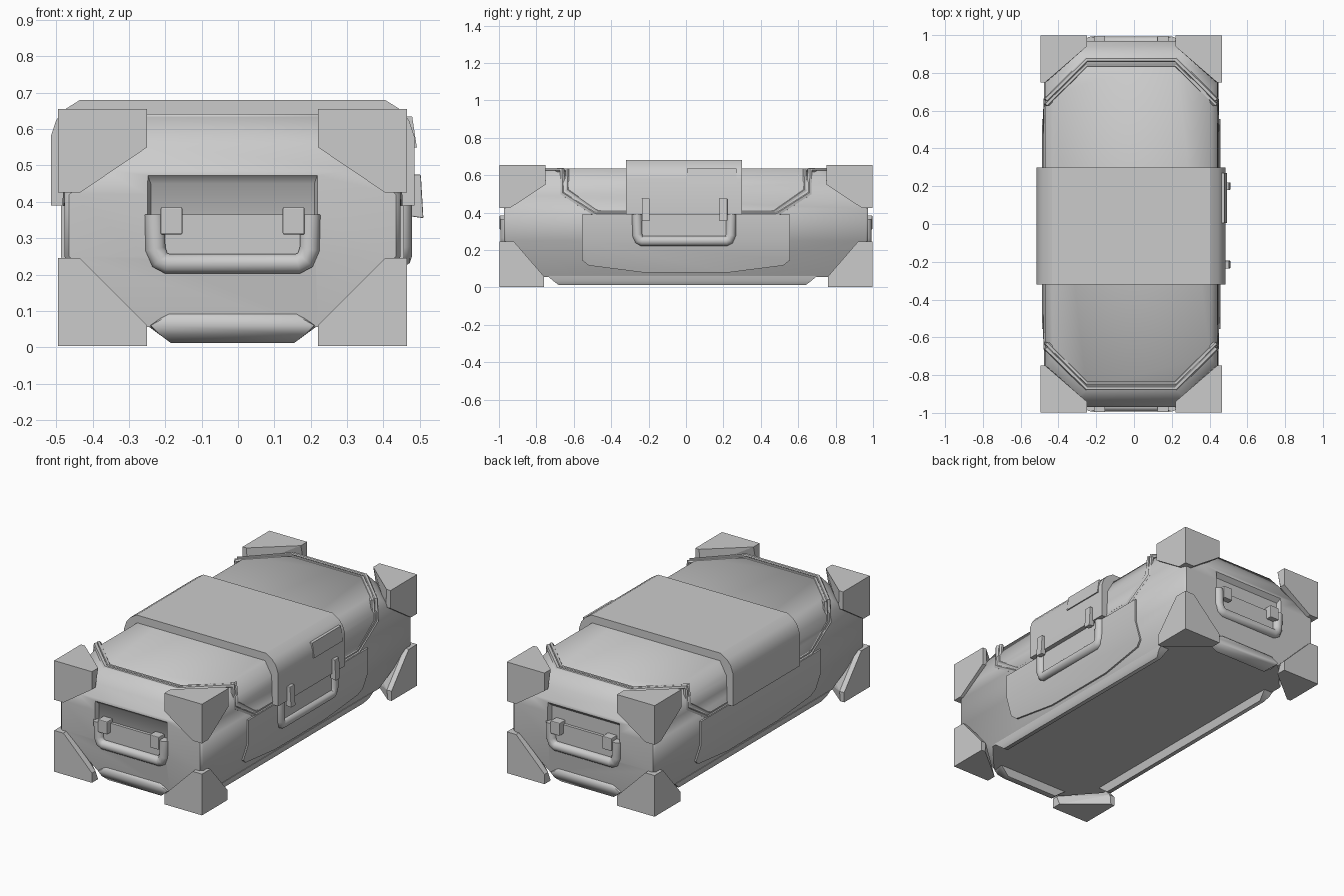
import bpy, bmesh, math

if "Cube" in bpy.data.objects:
    bpy.data.objects.remove(bpy.data.objects["Cube"])

CX = -0.015          # the case body sits slightly left of centre
S = (-1, 1)


def add_mesh(name, bm, smooth=None):
    bmesh.ops.recalc_face_normals(bm, faces=bm.faces)
    me = bpy.data.meshes.new(name)
    bm.to_mesh(me)
    bm.free()
    ob = bpy.data.objects.new(name, me)
    bpy.context.collection.objects.link(ob)
    if smooth:
        select(ob)
        bpy.ops.object.shade_smooth_by_angle(angle=math.radians(smooth))
    return ob


def select(ob):
    bpy.ops.object.select_all(action='DESELECT')
    ob.select_set(True)
    bpy.context.view_layer.objects.active = ob


def hull(name, pts, bevel=0, smooth=None):
    bm = bmesh.new()
    for p in pts:
        bm.verts.new(p)
    r = bmesh.ops.convex_hull(bm, input=bm.verts)
    loose = {g for g in r['geom_interior'] + r['geom_unused'] if isinstance(g, bmesh.types.BMVert)}
    bmesh.ops.delete(bm, geom=[v for v in loose if v.is_valid], context='VERTS')
    bmesh.ops.dissolve_limit(bm, angle_limit=0.01, verts=bm.verts, edges=bm.edges)
    if bevel:
        bmesh.ops.bevel(bm, geom=bm.edges[:], offset=bevel, segments=2, profile=0.5, affect='EDGES')
    return add_mesh(name, bm, smooth)


def box(name, x0, x1, y0, y1, z0, z1, bevel=0):
    return hull(name, [(x, y, z) for x in (x0, x1) for y in (y0, y1) for z in (z0, z1)], bevel)


def tube(name, pts, radius, closed=False, res=1):
    cu = bpy.data.curves.new(name, 'CURVE')
    cu.dimensions = '3D'
    cu.bevel_depth = radius
    cu.bevel_resolution = res
    cu.use_fill_caps = True
    sp = cu.splines.new('POLY')
    sp.points.add(len(pts) - 1)
    for p, co in zip(sp.points, pts):
        p.co = (*co, 1)
    sp.use_cyclic_u = closed
    ob = bpy.data.objects.new(name, cu)
    bpy.context.collection.objects.link(ob)
    select(ob)
    bpy.ops.object.convert(target='MESH')
    bpy.ops.object.shade_smooth_by_angle(angle=math.radians(50))
    return ob


# main body: (z, half width, half length, corner x, corner y)
rings = [(0.055, 0.40, 0.945, 0.235, 0.76),
         (0.25, 0.462, 0.972, 0.45, 0.96),
         (0.42, 0.462, 0.972, 0.45, 0.96),
         (0.49, 0.46, 0.968, 0.36, 0.86),
         (0.56, 0.457, 0.94, 0.26, 0.765),
         (0.635, 0.415, 0.88, 0.235, 0.69)]
body = hull("case_body", [(CX + sx * x, sy * y, z) for z, hx, hy, cx, cy in rings
                          for x, y in ((hx, cy), (cx, hy)) for sx in S for sy in S], smooth=45)

# handle recesses in both ends, the lower lip hidden behind the handle
for sy in S:
    cut = hull("recess_cutter", [(CX + sx * w, sy * y, z) for sx in S for w, y, z in
               ((0.25, 1.02, 0.52), (0.225, 0.945, 0.45), (0.225, 0.945, 0.25), (0.235, 1.02, 0.225))])
    m = body.modifiers.new("recess", 'BOOLEAN')
    m.object, m.operation, m.solver = cut, 'DIFFERENCE', 'EXACT'
    select(body)
    bpy.ops.object.modifier_apply(modifier=m.name)
    bpy.data.objects.remove(cut)
bpy.ops.object.shade_smooth_by_angle(angle=math.radians(50))

# eight corner guards: clipped square faces with a slab thickness on the inside
X, Y, XI = 0.48, 0.998, 0.235
for top in (0, 1):
    zo, zi, zc = (0.655, 0.425, 0.55) if top else (0.003, 0.245, 0.06)
    yi, yc = (0.75, 0.94) if top else (0.76, 0.92)
    pts = [(X, Y, zo), (XI, Y, zo), (XI, Y, zc), (0.42, Y, zi), (X, Y, zi), (X, yc, zi),
           (X, yi, zc), (X, yi, zo), (0.455, yi, zo), (XI, 0.94, zo),
           (0.45, yi, zc), (0.45, yc, zi), (XI, 0.965, zc), (0.42, 0.965, zi)]
    for sx in S:
        for sy in S:
            hull("corner_guard", [(CX + sx * x, sy * y, z) for x, y, z in pts])

# double raised rim around the lid, dipping along the sides
for d, r in ((0.0, 0.013), (0.027, 0.015)):
    q = [(0.235, 0.842 + d, 0.628), (0.443, 0.635 + d, 0.628), (0.45, 0.635 + d, 0.52 - d * 0.6),
         (0.453, 0.47 + d * 0.4, 0.405 - d * 0.6)]
    loop = []
    for sx, sy in ((1, 1), (1, -1), (-1, -1), (-1, 1)):
        part = [(CX + sx * x, sy * y, z) for x, y, z in q]
        loop += part if sx == sy else part[::-1]
    tube("lid_rim", loop, r, closed=True)

# broad strap over the lid
half = [(0.50, 0.39), (0.50, 0.58), (0.485, 0.625), (0.46, 0.655), (0.42, 0.68)]
hull("lid_strap", [(CX + s * x, y, z) for s in S for x, z in half for y in (-0.32, 0.30)], smooth=24)

# raised tag on the strap
hull("strap_tag", [(x + d, y, z) for x, z in ((0.475, 0.55), (0.462, 0.635))
                   for d in (0, 0.017) for y in (0.005, 0.27)])


def side_x(z):
    return 0.462 if z > 0.25 else 0.40 + 0.062 * (z - 0.055) / 0.195


# side panels following the body slope, and lower skid bars
outline = [(0.555, 0.39), (0.555, 0.25), (0.555, 0.145), (0.52, 0.117), (0.28, 0.115), (0.23, 0.08)]
for sx in S:
    hull("side_panel", [(CX + sx * (side_x(z) + d), sy * y, z) for y, z in outline
                        for sy in S for d in (-0.03, 0.01)], smooth=35)
    hull("side_skid", [(CX + sx * x, sy * y - 0.02, z) for sy in S for x, y, z in
         ((0.36, 0.66, 0.012), (0.385, 0.66, 0.012), (0.40, 0.69, 0.035),
          (0.345, 0.72, 0.06), (0.405, 0.72, 0.06))], smooth=45)
for sy in S:
    hull("end_skid", [(CX + sx * x, sy * y, z) for sx in S for x, y, z in
         ((0.17, 0.90, 0.012), (0.17, 0.935, 0.012), (0.20, 0.955, 0.035), (0.235, 0.885, 0.06),
          (0.225, 0.957, 0.06), (0.18, 0.957, 0.085), (0.17, 0.94, 0.10))], smooth=60)

# end handles with hinge blocks
for sy in S:
    u = [(0.214, 0.365), (0.212, 0.27), (0.20, 0.24), (0.18, 0.23)]
    path = [(CX - x, sy * 0.964, z) for x, z in u] + [(CX + x, sy * 0.964, z) for x, z in u[::-1]]
    tube("end_handle", path, 0.029, res=3)
    box("end_handle_plate", CX - 0.20, CX + 0.20, sy * 0.93, sy * 0.962, 0.24, 0.365)
    for sx in S:
        x = CX + sx * 0.168
        box("handle_hinge", x - 0.03, x + 0.03, sy * 0.93, sy * 0.996, 0.31, 0.385, 0.004)

# carry handle and latches on the right side
u = [(0.252, 0.39), (0.25, 0.28), (0.24, 0.255), (0.225, 0.248)]
path = [(0.45, -0.01 - y, z) for y, z in u] + [(0.45, -0.01 + y, z) for y, z in u[::-1]]
tube("side_handle", path, 0.028, res=3)
box("side_handle_plate", 0.42, 0.458, -0.245, 0.225, 0.26, 0.39)
for y in (-0.215, 0.2):
    hull("side_latch", [(x, y + s * 0.021, z) for s in S for x, z in
         ((0.475, 0.475), (0.503, 0.475), (0.503, 0.40), (0.51, 0.355), (0.475, 0.36))], 0.003)
